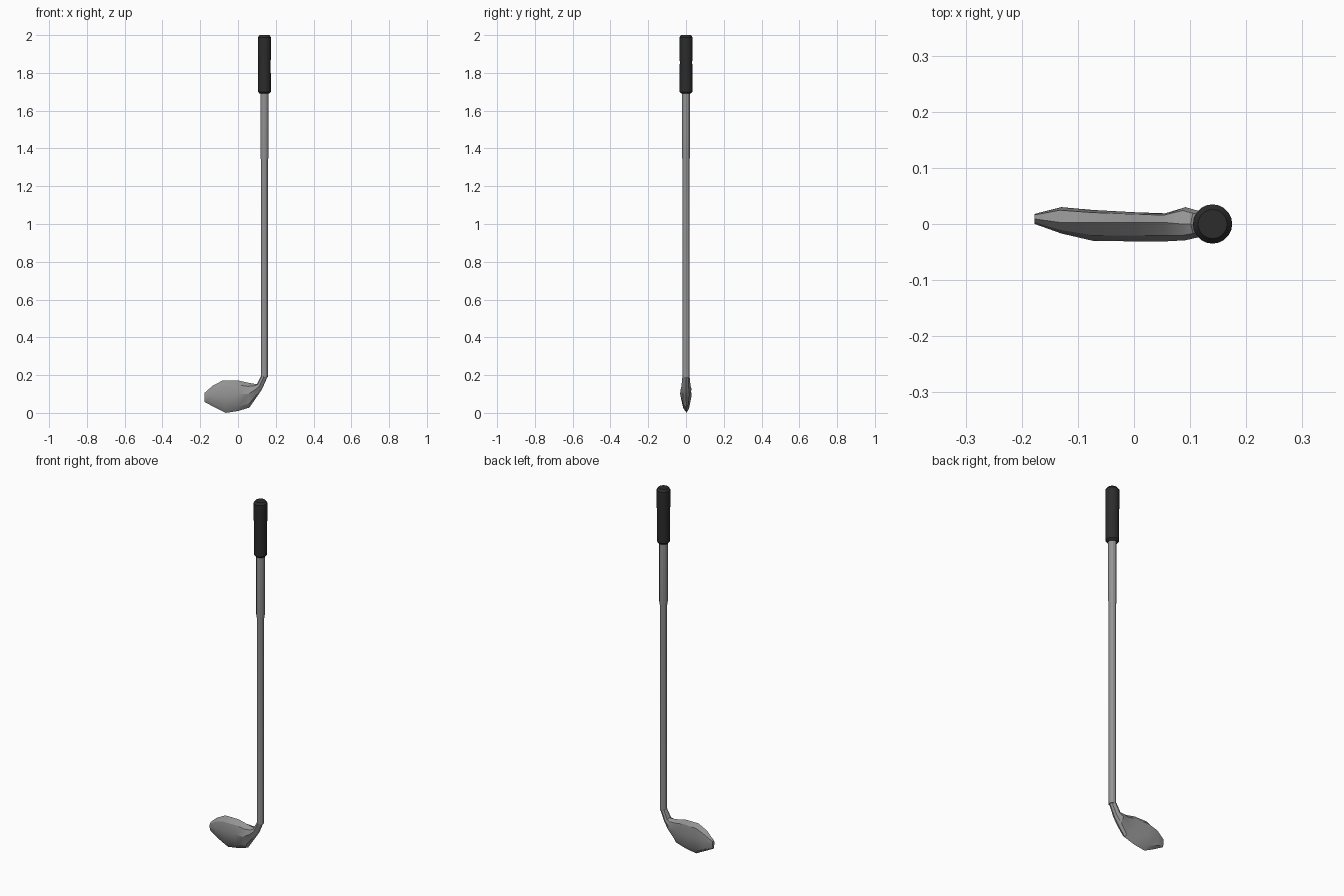
import bpy, math
from math import radians, cos, sin, tau

if "Cube" in bpy.data.objects:
    bpy.data.objects.remove(bpy.data.objects["Cube"])


def material(name, v):
    m = bpy.data.materials.new(name)
    m.diffuse_color = (v, v, v, 1)
    m.use_nodes = True
    m.node_tree.nodes["Principled BSDF"].inputs["Base Color"].default_value = m.diffuse_color
    return m


steel = material("steel grey", 0.3)
rubber = material("black rubber", 0.025)


def loft(name, rings, mat):
    """Skin a list of equal-sized point rings and cap both ends."""
    n = len(rings[0])
    verts = [p for r in rings for p in r]
    faces = [(i * n + j, i * n + (j + 1) % n, (i + 1) * n + (j + 1) % n, (i + 1) * n + j)
             for i in range(len(rings) - 1) for j in range(n)]
    faces += [tuple(reversed(range(n))), tuple(range(len(verts) - n, len(verts)))]
    me = bpy.data.meshes.new(name)
    me.from_pydata(verts, [], faces)
    me.materials.append(mat)
    ob = bpy.data.objects.new(name, me)
    bpy.context.collection.objects.link(ob)
    bpy.ops.object.select_all(action='DESELECT')
    ob.select_set(True)
    bpy.context.view_layer.objects.active = ob
    bpy.ops.object.mode_set(mode='EDIT')
    bpy.ops.mesh.select_all(action='SELECT')
    bpy.ops.mesh.normals_make_consistent(inside=False)
    bpy.ops.object.mode_set(mode='OBJECT')
    bpy.ops.object.shade_smooth_by_angle(angle=radians(25))
    return ob


def turned(name, profile, sides, mat):
    """Vertical turned part on the shaft axis from (radius, z) pairs."""
    return loft(name, [[(0.14 + r * cos(tau * k / sides), r * sin(tau * k / sides), z)
                        for k in range(sides)] for r, z in profile], mat)


# Grip and shaft
turned("grip", [(0.026, 1.69), (0.034, 1.70), (0.033, 1.86), (0.035, 1.90),
                (0.035, 1.988), (0.026, 2.0)], 20, rubber)
turned("shaft", [(0.019, 0.19), (0.019, 1.34), (0.022, 1.36), (0.022, 1.70)], 12, steel)

# Head: sections given by lower edge, upper edge, front bulge, back depth
sections = [
    ((-.177, .058), (-.177, .106), 0.000, .018),
    ((-.125, .030), (-.133, .145), -.017, .030),
    ((-.065, .000), (-.080, .172), -.030, .025),
    ((.000, .010), (.000, .172), -.031, .021),
    ((.060, .028), (.052, .160), -.031, .019),
    ((.100, .085), (.085, .154), -.029, .030),
    ((.128, .127), (.101, .154), -.024, .024),
    ((.158, .195), (.121, .195), -.019, .019),
]
rings = []
for i, (lo, hi, f, b) in enumerate(sections):
    mid = (f + b) / 2 if i == 0 else 0.003 if i < 5 else 0
    ring = []
    for t, k, y in [(0, 0, f), (.15, .55, f), (.55, 1, f), (.85, .7, f),
                    (1, 0, f), (.87, .8, b), (.55, 1, b), (.13, .6, b)]:
        ring.append((lo[0] + (hi[0] - lo[0]) * t, mid + (y - mid) * k,
                     lo[1] + (hi[1] - lo[1]) * t))
    rings.append(ring)
loft("club_head", rings, steel)
